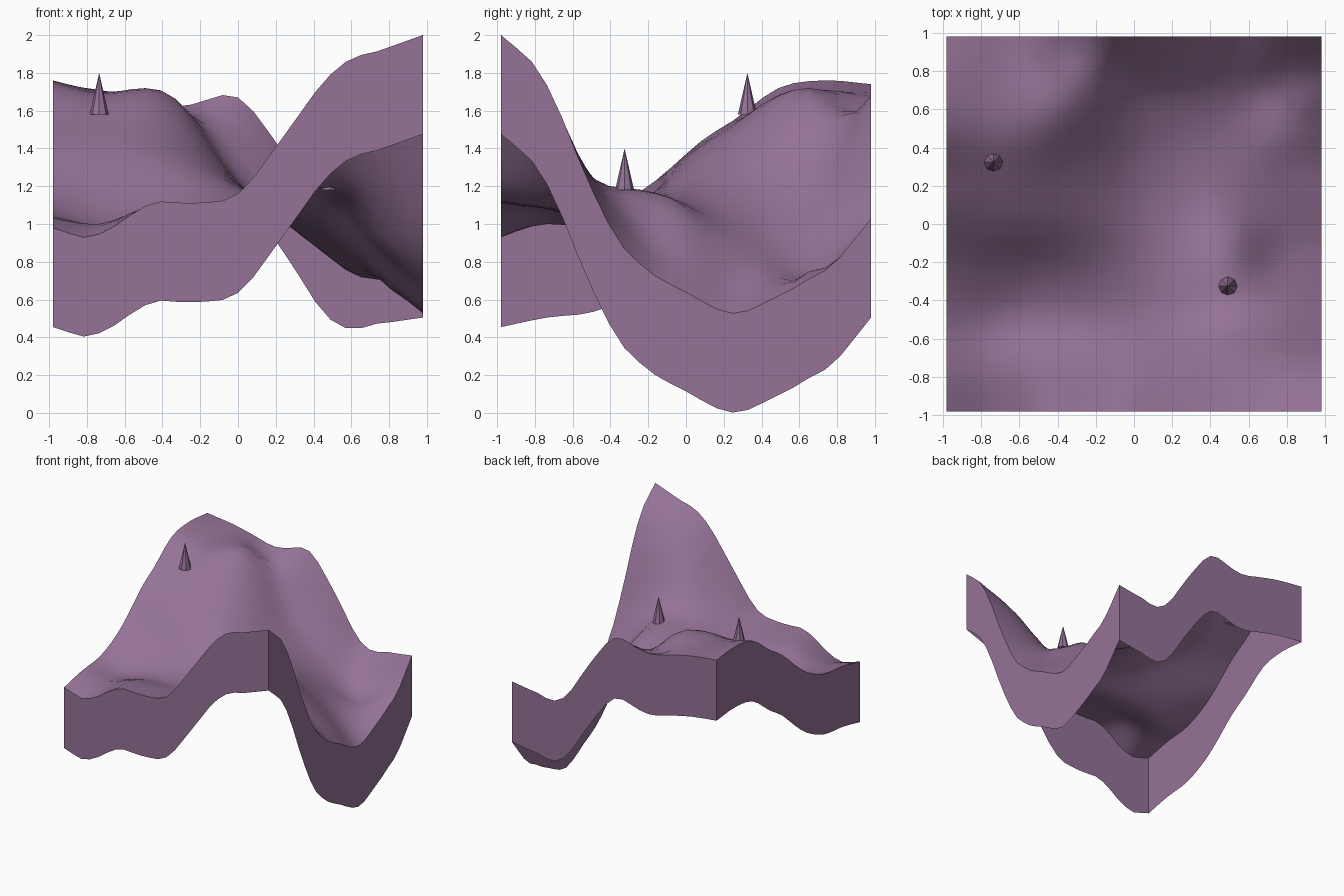
import bpy
import bmesh
import math

if "Cube" in bpy.data.objects:
    bpy.data.objects.remove(bpy.data.objects["Cube"], do_unlink=True)

HALF = 0.98
CELLS = 24
SKIRT = 0.525

# Ground heights in hundredths: rows run front to back, columns along x
CONTROL = [
    [98, 95, 109, 111, 116, 147, 179, 191, 200],
    [103, 100, 108, 108, 111, 128, 153, 168, 173],
    [106, 99, 101, 103, 108, 117, 124, 123, 117],
    [117, 113, 111, 112, 113, 115, 117, 99, 80],
    [136, 136, 134, 128, 119, 112, 106, 87, 64],
    [154, 153, 150, 139, 121, 106, 93, 75, 53],
    [172, 167, 167, 150, 122, 101, 84, 72, 62],
    [176, 170, 170, 156, 128, 106, 85, 75, 74],
    [174, 171, 166, 164, 167, 137, 102, 100, 103],
]

# Small local swells and hollows: x, y, rise, radius
SWELLS = [
    (-0.35, 0.62, 0.055, 0.14),
    (-0.36, 0.87, -0.06, 0.11),
    (0.52, -0.08, 0.04, 0.13),
    (0.76, -0.18, -0.04, 0.14),
    (0.90, 0.66, 0.055, 0.09),
    (0.62, 0.64, -0.035, 0.13),
    (0.83, 0.30, -0.025, 0.11),
    (-0.98, 0.10, 0.02, 0.12),
    (-0.84, -0.98, -0.02, 0.08),
    (-0.40, -0.98, 0.015, 0.09),
    (0.62, -0.98, 0.018, 0.09),
    (0.98, -0.84, 0.02, 0.08),
    (0.98, -0.36, -0.035, 0.09),
    (0.62, 0.98, -0.02, 0.08),
]


def spline(values, t):
    """Smooth curve through evenly spaced values, t from 0 to 1."""
    padded = [2 * values[0] - values[1], *values, 2 * values[-1] - values[-2]]
    spans = len(values) - 1
    i = min(int(t * spans), spans - 1)
    f = t * spans - i
    a, b, c, d = padded[i:i + 4]
    return b + f / 2 * (c - a + f * (2 * a - 5 * b + 4 * c - d
                                     + f * (3 * (b - c) + d - a)))


def height(x, y):
    u, v = [min(max((p / HALF + 1) / 2, 0), 1) for p in (x, y)]
    base = spline([spline(row, u) for row in CONTROL], v) / 100
    return base + sum(rise * math.exp(-((x - sx) ** 2 + (y - sy) ** 2) / radius ** 2)
                      for sx, sy, rise, radius in SWELLS)


def make_object(name, bm, material):
    mesh = bpy.data.meshes.new(name)
    bm.to_mesh(mesh)
    bm.free()
    mesh.materials.append(material)
    obj = bpy.data.objects.new(name, mesh)
    bpy.context.collection.objects.link(obj)
    return obj


mauve = bpy.data.materials.new("mauve")
mauve.use_nodes = True
mauve.diffuse_color = (0.30, 0.17, 0.31, 1)
mauve.node_tree.nodes["Principled BSDF"].inputs["Base Color"].default_value = mauve.diffuse_color

# Rolling ground sheet, smooth on top
bm = bmesh.new()
bmesh.ops.create_grid(bm, x_segments=CELLS, y_segments=CELLS, size=HALF)
for vert in bm.verts:
    vert.co.z = height(vert.co.x, vert.co.y)
for face in bm.faces:
    face.smooth = True

# Flat side skirt hanging from a crisp rim, open underneath
rim = [edge for edge in bm.edges if edge.is_boundary]
skirt = bmesh.ops.extrude_edge_only(bm, edges=rim)["geom"]
for item in skirt:
    if isinstance(item, bmesh.types.BMVert):
        item.co.z -= SKIRT
    elif isinstance(item, bmesh.types.BMFace):
        item.smooth = False
for edge in rim:
    edge.smooth = False
bmesh.ops.recalc_face_normals(bm, faces=bm.faces)
bm.normal_update()
if sum(face.normal.z for face in bm.faces) < 0:
    bmesh.ops.reverse_faces(bm, faces=bm.faces)
make_object("terrain", bm, mauve)


# Pointed spikes standing on the ground
def spike(name, x, y, base):
    tall = 0.22
    bm = bmesh.new()
    bmesh.ops.create_cone(bm, cap_ends=True, segments=8, radius1=0.05,
                          radius2=0, depth=tall)
    obj = make_object(name, bm, mauve)
    obj.location = (x, y, base + tall / 2)


spike("left_slope_spike", -0.735, 0.325, 1.58)
spike("front_ledge_spike", 0.49, -0.325, 1.18)
